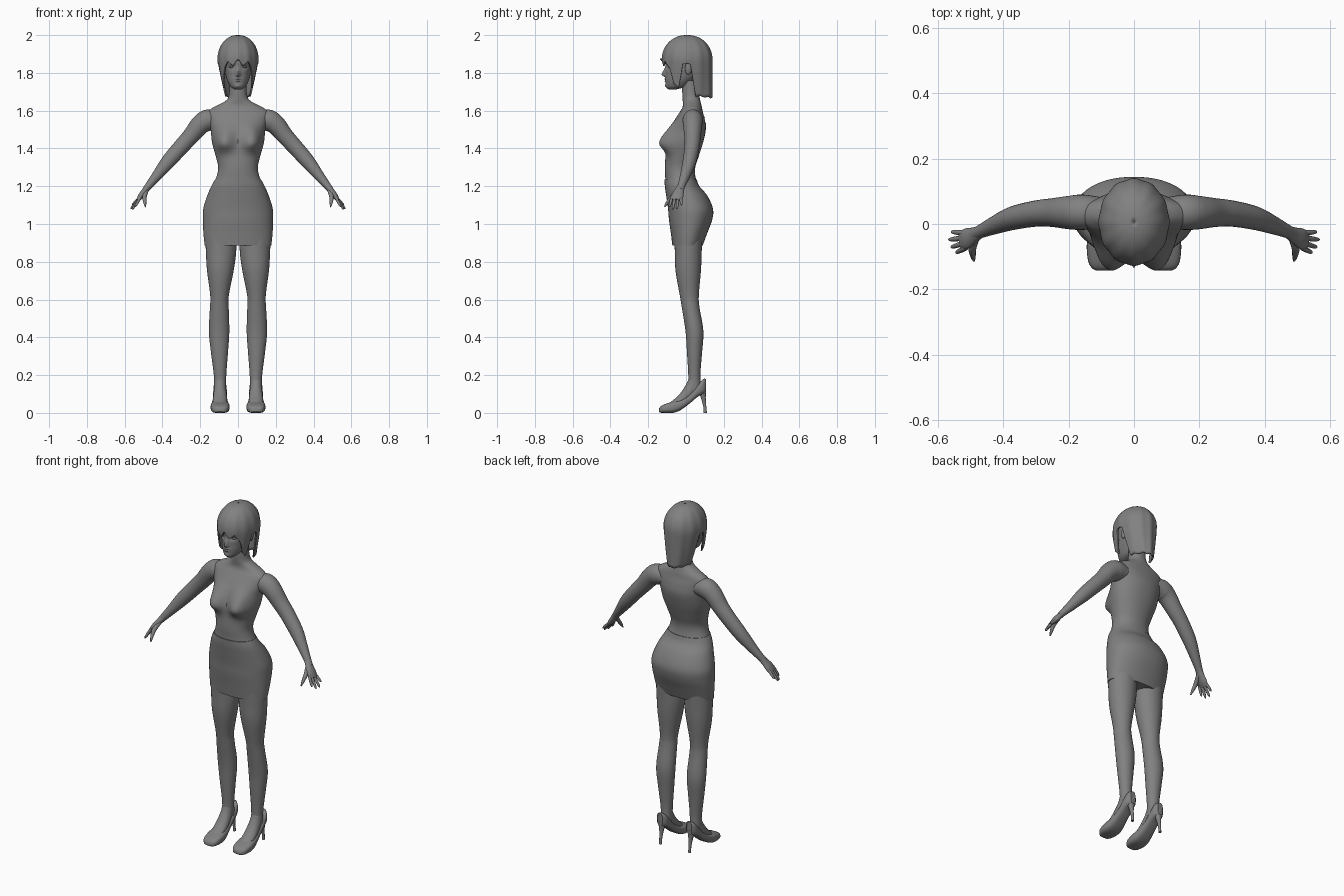
import bpy, bmesh
from math import sin, cos, pi, exp, radians, copysign
from mathutils import Vector

cube = bpy.data.objects.get("Cube")
if cube:
    bpy.data.objects.remove(cube)

grey = bpy.data.materials.new("mid grey")
grey.use_nodes = True
grey.diffuse_color = (0.22, 0.22, 0.22, 1)
grey.node_tree.nodes["Principled BSDF"].inputs["Base Color"].default_value = grey.diffuse_color


def spline(rows, k):
    """Catmull-Rom interpolation through rows of numbers, k steps per span."""
    out = []
    for i in range(len(rows) - 1):
        a, b, c, d = (rows[max(0, min(len(rows) - 1, i + j))] for j in (-1, 0, 1, 2))
        for s in range(k):
            t = s / k
            out.append([0.5 * (2 * q + (r - p) * t + (2 * p - 5 * q + 4 * r - w) * t * t
                               + (3 * q - p - 3 * r + w) * t ** 3)
                        for p, q, r, w in zip(a, b, c, d)])
    return out + [list(rows[-1])]


def oval(centre, u, v, ru, rv, n, power=2.0):
    """Closed superellipse ring around a centre."""
    pts = []
    for i in range(n):
        c, s = cos(2 * pi * i / n), sin(2 * pi * i / n)
        pts.append(Vector(centre) + u * (ru * copysign(abs(c) ** (2 / power), c))
                   + v * (rv * copysign(abs(s) ** (2 / power), s)))
    return pts


def finish(ob, mirror=False, angle=40):
    ob.data.materials.append(grey)
    bpy.ops.object.select_all(action='DESELECT')
    ob.select_set(True)
    bpy.context.view_layer.objects.active = ob
    bpy.ops.object.shade_smooth_by_angle(angle=radians(angle))
    if mirror:
        ob.modifiers.new("Mirror", 'MIRROR').use_mirror_merge = False
    return ob


def loft(name, rings, mirror=False, caps=True, bumps=(), angle=40):
    """Skin closed rings; bumps push the front out: (x, z, amount, sx, s_up, s_down, y_limit)."""
    bm = bmesh.new()
    loops = [[bm.verts.new(p) for p in ring] for ring in rings]
    n = len(loops[0])
    for a, b in zip(loops, loops[1:]):
        for i in range(n):
            bm.faces.new((a[i], a[(i + 1) % n], b[(i + 1) % n], b[i]))
    if caps:
        bm.faces.new(loops[0])
        bm.faces.new(loops[-1])
    for v in bm.verts:
        x, y, z = v.co
        for bx, bz, amount, sx, up, down, limit in bumps:
            front = max(0, min(1, (limit - y) / 0.05))
            sz = up if z > bz else down
            v.co.y -= amount * front * exp(-((abs(x) - bx) / sx) ** 2 - ((z - bz) / sz) ** 2)
    bmesh.ops.recalc_face_normals(bm, faces=bm.faces)
    mesh = bpy.data.meshes.new(name)
    bm.to_mesh(mesh)
    bm.free()
    ob = bpy.data.objects.new(name, mesh)
    bpy.context.collection.objects.link(ob)
    return finish(ob, mirror, angle)


X, Y, Z = Vector((1, 0, 0)), Vector((0, 1, 0)), Vector((0, 0, 1))


def stack(name, rows, n=48, k=5, power=2.15, **kw):
    """Central form from rows (z, half width, front y, back y)."""
    rings = [oval((0, (f + b) / 2, z), X, Y, w, (b - f) / 2, n, power)
             for z, w, f, b in spline(rows, k)]
    return loft(name, rings, **kw)


def limb(name, rows, side, n=20, k=5, mirror=True):
    """Tube along a path from rows (x, y, z, radius along side, other radius)."""
    rows = spline(rows, k)
    path = [Vector(r[:3]) for r in rows]
    rings = []
    for i, r in enumerate(rows):
        t = (path[min(i + 1, len(path) - 1)] - path[max(i - 1, 0)]).normalized()
        u = (side - t * side.dot(t)).normalized()
        rings.append(oval(path[i], u, t.cross(u), r[3], r[4], n))
    return loft(name, rings, mirror=mirror)


# Torso with neck and bust
body = stack("torso", [
    (1.15, .155, -.10, .10), (1.2, .137, -.108, .067), (1.25, .114, -.11, .05),
    (1.3, .105, -.112, .049), (1.36, .118, -.108, .068), (1.43, .137, -.10, .09),
    (1.5, .145, -.085, .105), (1.55, .158, -.06, .10), (1.59, .163, -.035, .09),
    (1.615, .135, -.02, .085), (1.635, .095, -.016, .08), (1.66, .057, -.018, .074),
    (1.7, .046, -.02, .068), (1.76, .045, -.02, .065)],
    n=72, bumps=[(.078, 1.43, .055, .055, .075, .045, -.02)])

# Fitted skirt
stack("skirt", [
    (.885, .176, -.072, .088), (.95, .183, -.08, .112), (1.02, .186, -.09, .138),
    (1.08, .184, -.095, .143), (1.15, .163, -.105, .113), (1.2, .141, -.112, .071),
    (1.235, .122, -.114, .057)], n=64)

# Crossed back straps, laid onto the torso
for sgn, label in ((1, "left"), (-1, "right")):
    bpy.ops.mesh.primitive_grid_add(x_subdivisions=30, y_subdivisions=2, size=1)
    strap = bpy.context.object
    strap.name = label + "_back_strap"
    for v in strap.data.vertices:
        s = v.co.x + 0.5
        v.co = (sgn * (.10 - .13 * s), .11, 1.47 + .11 * s + v.co.y * .012)
    wrap = strap.modifiers.new("Fit", 'SHRINKWRAP')
    wrap.target, wrap.offset = body, 0.002
    finish(strap)

# Legs and feet
limb("leg", [
    (.09, .012, .95, .083, .075), (.09, .012, .85, .08, .071), (.094, .012, .75, .07, .067),
    (.098, .018, .62, .049, .05), (.099, .026, .55, .05, .046), (.1, .045, .43, .054, .047),
    (.098, .045, .32, .045, .04), (.095, .044, .2, .033, .032), (.094, .045, .12, .031, .036)],
    X, n=32)
limb("foot", [(.095, .045, .18, .031, .03), (.095, .03, .13, .032, .036),
              (.095, -.02, .075, .037, .027), (.095, -.09, .03, .036, .016)], X)

# High-heeled shoes: rows (y, half width, bottom, top)
shoe = [(-.143, .02, .006, .022), (-.135, .034, .001, .034), (-.115, .045, 0, .045),
        (-.07, .05, 0, .06), (-.03, .045, .014, .07), (.02, .037, .05, .1),
        (.06, .036, .084, .145), (.09, .031, .1, .178), (.106, .016, .108, .18)]
loft("shoe", [oval((.095, y, (lo + hi) / 2), X, Z, w, (hi - lo) / 2, 28, 3)
              for y, w, lo, hi in spline(shoe, 4)], mirror=True)
limb("shoe_heel", [(.095, .084, .13, .026, .024), (.095, .092, .08, .013, .013),
                   (.095, .1, .03, .008, .008), (.095, .102, 0, .008, .009)], X, n=14)

# Arms
limb("arm", [
    (.09, .035, 1.545, .045, .04), (.155, .036, 1.55, .054, .057), (.2, .035, 1.525, .051, .052),
    (.25, .035, 1.465, .044, .045), (.3, .032, 1.41, .04, .042), (.37, .018, 1.33, .036, .038),
    (.43, -.005, 1.255, .027, .027), (.475, -.025, 1.2, .02, .019),
    (.49, -.032, 1.18, .022, .017)], Y, n=28)

# Hands
limb("palm", [(.47, -.023, 1.205, .019, .018), (.492, -.035, 1.178, .025, .016),
              (.513, -.045, 1.15, .032, .015), (.53, -.05, 1.127, .028, .009)], Y)
fingers = {"index": (-.073, .545, -.088, 1.09), "middle": (-.057, .56, -.071, 1.077),
           "ring": (-.042, .568, -.048, 1.08), "little": (-.028, .56, -.024, 1.1)}
for label, (y, tx, ty, tz) in fingers.items():
    base, tip = Vector((.515, y, 1.146)), Vector((tx, ty, tz))
    limb(label + "_finger", [(*base.lerp(tip, t), r, r) for t, r in
                             ((0, .008), (.5, .008), (.88, .006), (1, .002))], Y, n=10, k=3)
limb("thumb", [(.485, -.04, 1.18, .013, .012), (.495, -.075, 1.145, .012, .011),
               (.493, -.1, 1.112, .008, .008), (.49, -.113, 1.09, .003, .003)], X, n=12)

# Head with nose, lips, brow and eye sockets
stack("head", [
    (1.713, .02, -.092, -.05), (1.728, .04, -.105, .0), (1.76, .057, -.108, .04),
    (1.8, .068, -.108, .09), (1.84, .075, -.108, .11), (1.89, .082, -.108, .12),
    (1.94, .075, -.09, .11), (1.975, .045, -.05, .07)], n=128, k=9, bumps=[
    (0, 1.789, .021, .011, .03, .009, -.05), (.033, 1.832, -.009, .017, .011, .012, -.04),
    (0, 1.768, .006, .02, .005, .004, -.05), (0, 1.757, .006, .016, .004, .005, -.05),
    (.03, 1.852, .004, .025, .008, .008, -.04), (0, 1.73, .005, .016, .012, .012, -.05)])


def ball(name, place, scale, turn=0):
    bpy.ops.mesh.primitive_uv_sphere_add(segments=20, ring_count=12, radius=1)
    ob = bpy.context.object
    ob.name = name
    for v in ob.data.vertices:
        x, y, z = (c * s for c, s in zip(v.co, scale))
        v.co = Vector((x * cos(turn) - y * sin(turn), x * sin(turn) + y * cos(turn), z)) + Vector(place)
    finish(ob, mirror=True)


ball("eye", (.033, -.083, 1.831), (.014, .012, .007), .3)
ball("ear", (.08, .012, 1.822), (.008, .019, .031), .25)

# Bobbed hair: dome, fringe, side locks, ear gap and long back
hem_line = [(0, 1.86), (45, 1.84), (58, 1.74), (70, 1.72), (80, 1.85), (98, 1.845),
            (110, 1.675), (180, 1.668)]


def hem(deg, i):
    for (a, za), (b, zb) in zip(hem_line, hem_line[1:]):
        if deg <= b:
            z = za + (zb - za) * (deg - a) / (b - a)
            break
    return z + (.032 if deg < 48 else .008) * (abs(i % 12 - 6) / 6 - .5)


def hair_ring(row, n=144, dome=14, fall=12):
    pts = []
    for i in range(n):
        th = 2 * pi * i / n
        deg = min(i, n - i) * 360 / n
        if row <= dome:
            phi = pi / 2 * (1 - max(row, .15) / dome)
            r, z = cos(phi) ** .9, 1.87 + .13 * sin(phi)
        else:
            r, z = 1, 1.87 + (hem(deg, i) - 1.87) * (row - dome) / fall
        drop = max(0, 1.87 - z) / .2
        groove = 1 + .012 * r * cos(th * 12)
        width = .108 * (1 - .34 * drop ** 1.3) * groove
        pts.append(Vector((width * r * sin(th), .006 - .133 * r * groove * cos(th), z)))
    return pts


hair = loft("hair", [hair_ring(r) for r in range(27)], caps=False, angle=50)
thick = hair.modifiers.new("Thickness", 'SOLIDIFY')
thick.thickness, thick.offset = 0.008, -1
# Crown where the hair parts meet
ball("hair_crown", (0, .006, 1.99), (.022, .026, .009))
